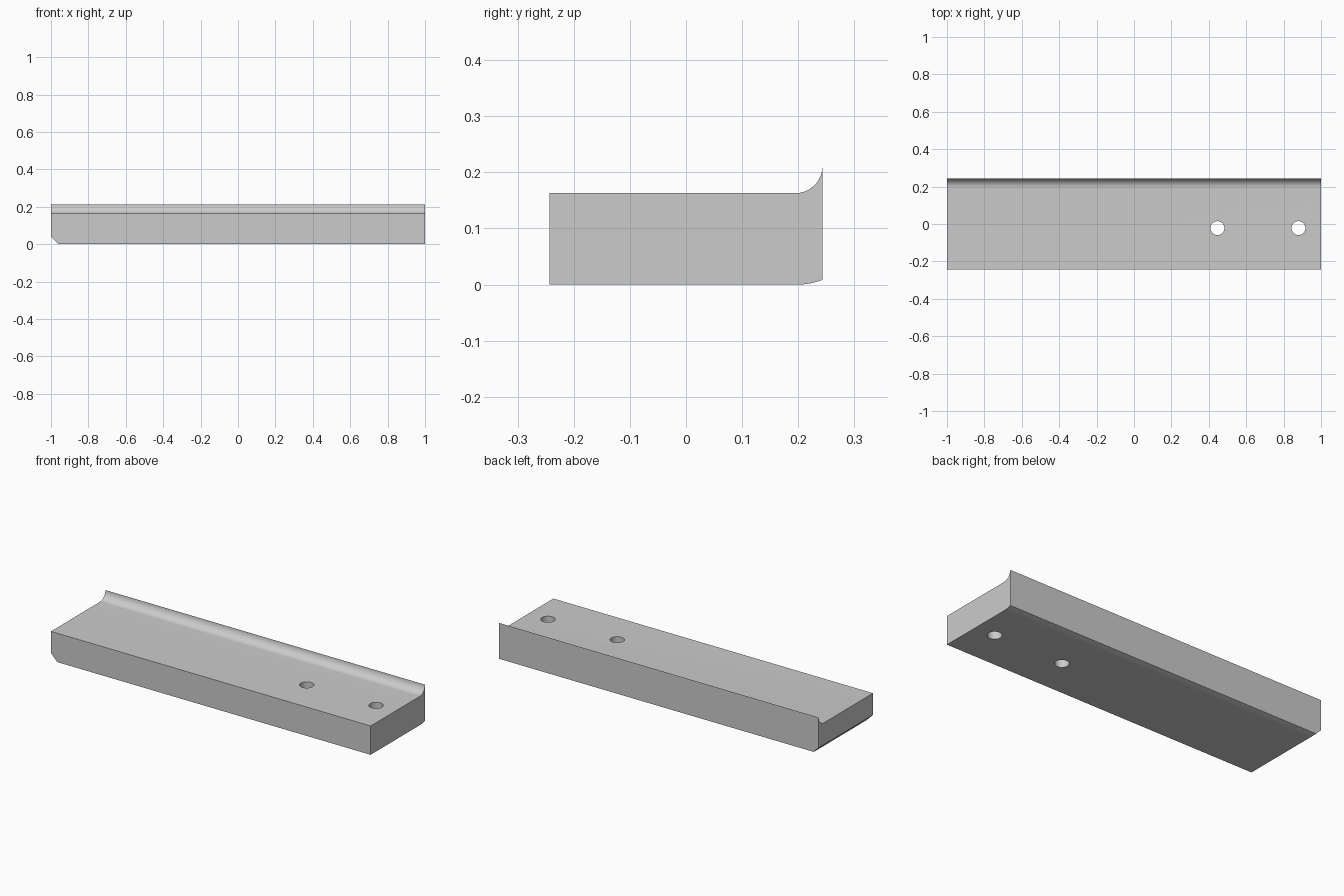
import bpy, bmesh, math

cube = bpy.data.objects.get("Cube")
if cube:
    bpy.data.objects.remove(cube, do_unlink=True)

grey = bpy.data.materials.new("plain grey")
grey.use_nodes = True
color = (0.6, 0.6, 0.6, 1)
grey.diffuse_color = color
grey.node_tree.nodes["Principled BSDF"].inputs["Base Color"].default_value = color

HALF_LENGTH, HALF_WIDTH = 1.0, 0.243
DECK, LIP, COVE = 0.163, 0.211, 0.048
CHAMFER = 0.04


def arc(cy, cz, radius, start, end, steps):
    """Points of a circular arc in the y-z plane, angles in degrees."""
    angles = [math.radians(start + (end - start) * i / steps) for i in range(steps + 1)]
    return [(cy + radius * math.cos(a), cz + radius * math.sin(a)) for a in angles]


def add_object(name, bm):
    bmesh.ops.recalc_face_normals(bm, faces=bm.faces)
    mesh = bpy.data.meshes.new(name)
    bm.to_mesh(mesh)
    bm.free()
    mesh.materials.append(grey)
    obj = bpy.data.objects.new(name, mesh)
    bpy.context.collection.objects.link(obj)
    return obj


# Cross-section: flat deck, coved lip at the back, gently rounded underside
bottom_radius = 0.12
bottom_start = HALF_WIDTH - 0.044
sweep = math.degrees(math.asin(0.044 / bottom_radius))
profile = [(-HALF_WIDTH, DECK), (-HALF_WIDTH, 0)]
profile += arc(bottom_start, bottom_radius, bottom_radius, -90, -90 + sweep, 6)
profile += arc(HALF_WIDTH - COVE, LIP, COVE, 0, -90, 16)

bm = bmesh.new()
section = bm.faces.new([bm.verts.new((-HALF_LENGTH, y, z)) for y, z in profile])
extruded = bmesh.ops.extrude_face_region(bm, geom=[section])
bmesh.ops.translate(bm, vec=(2 * HALF_LENGTH, 0, 0),
                    verts=[g for g in extruded["geom"] if isinstance(g, bmesh.types.BMVert)])

# Chamfer across the lower right end
cut = bmesh.ops.bisect_plane(bm, geom=bm.verts[:] + bm.edges[:] + bm.faces[:],
                             plane_co=(-HALF_LENGTH, 0, CHAMFER),
                             plane_no=(-1, 0, -1), clear_outer=True)
rim = [g for g in cut["geom_cut"] if isinstance(g, bmesh.types.BMEdge)]
bmesh.ops.contextual_create(bm, geom=rim)
plank = add_object("coved_plank", bm)

# Two drilled through holes near the left end
for i, x in enumerate((0.446, 0.879)):
    bm = bmesh.new()
    bmesh.ops.create_cone(bm, cap_ends=True, segments=48, radius1=0.037, radius2=0.037, depth=1)
    bmesh.ops.translate(bm, vec=(x, -0.022, 0), verts=bm.verts)
    drill = add_object(f"hole_cutter_{i + 1}", bm)
    drill.hide_render = True
    drill.hide_set(True)
    hole = plank.modifiers.new(f"hole {i + 1}", 'BOOLEAN')
    hole.operation = 'DIFFERENCE'
    hole.solver = 'EXACT'
    hole.object = drill

# Smooth the cove and hole walls, keep hard edges
bpy.ops.object.select_all(action='DESELECT')
plank.select_set(True)
bpy.context.view_layer.objects.active = plank
for name in [m.name for m in plank.modifiers]:
    bpy.ops.object.modifier_apply(modifier=name)
bpy.ops.object.shade_smooth_by_angle(angle=math.radians(30))
for obj in [o for o in bpy.data.objects if o.name.startswith("hole_cutter")]:
    bpy.data.objects.remove(obj, do_unlink=True)
